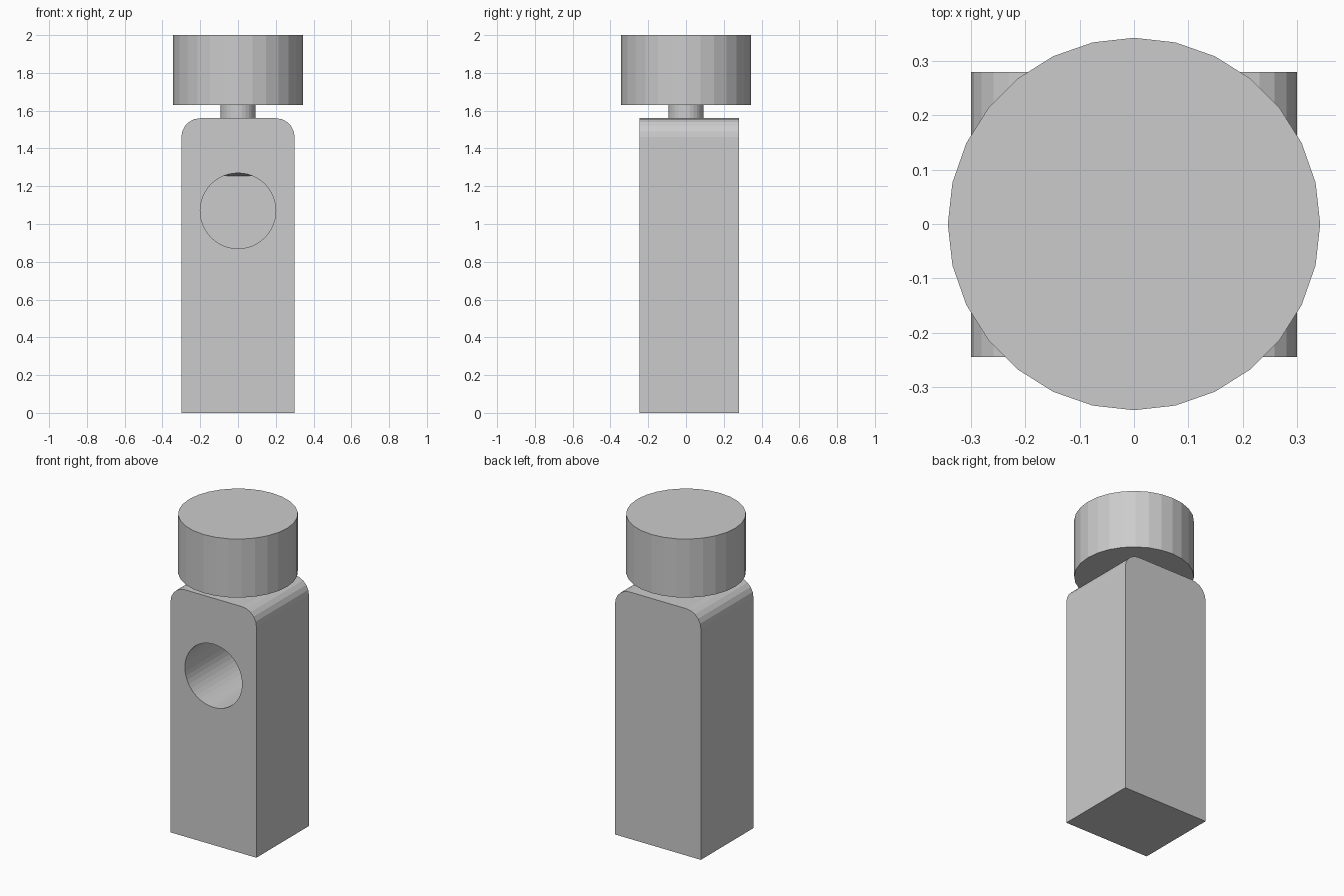
import bpy, bmesh
from math import sin, cos, pi

cube = bpy.data.objects.get("Cube")
if cube:
    bpy.data.objects.remove(cube, do_unlink=True)

grey = bpy.data.materials.new("plain_grey")
grey.use_nodes = True
colour = (0.6, 0.6, 0.6, 1)
grey.diffuse_color = colour
grey.node_tree.nodes["Principled BSDF"].inputs["Base Color"].default_value = colour

FRONT, BACK = -0.245, 0.28


def finish(name, bm):
    bmesh.ops.recalc_face_normals(bm, faces=bm.faces)
    mesh = bpy.data.meshes.new(name)
    bm.to_mesh(mesh)
    bm.free()
    mesh.materials.append(grey)
    obj = bpy.data.objects.new(name, mesh)
    bpy.context.collection.objects.link(obj)
    return obj


def loft(name, ring_a, ring_b):
    """Solid between two matching rings of points."""
    bm = bmesh.new()
    a = [bm.verts.new(p) for p in ring_a]
    b = [bm.verts.new(p) for p in ring_b]
    bm.faces.new(a)
    bm.faces.new(b)
    for i in range(len(a)):
        j = (i + 1) % len(a)
        bm.faces.new((a[i], a[j], b[j], b[i]))
    return finish(name, bm)


def circle(radius, sides):
    return [(radius * sin(2 * pi * i / sides), radius * cos(2 * pi * i / sides))
            for i in range(sides)]


def upright_cylinder(name, radius, bottom, top, sides=28):
    ring = circle(radius, sides)
    return loft(name, [(x, y, bottom) for x, y in ring], [(x, y, top) for x, y in ring])


# Body: tall block with rounded upper side edges
half, height, r, steps = 0.3, 1.56, 0.1, 5
arc = [(half - r + r * cos(pi / 2 * i / steps), height - r + r * sin(pi / 2 * i / steps))
       for i in range(steps + 1)]
right_side = [(half, 0)] + arc
outline = right_side + [(-x, z) for x, z in reversed(right_side)]
body = loft("body", [(x, FRONT, z) for x, z in outline], [(x, BACK, z) for x, z in outline])

# Deep round hole in the front, its far end flattened at the top
hole_z, hole_end, flat_z = 1.07, 0.245, 1.255
ring = [(x, z + hole_z) for x, z in circle(0.2, 48)]
cutter = loft("hole_cutter",
              [(x, FRONT, z) for x, z in ring],
              [(x, hole_end, min(z, flat_z)) for x, z in ring])
for v in cutter.data.vertices:
    if v.co.y < 0:
        v.co.y -= 0.01
cutter.hide_render = True
cutter.hide_viewport = True
cut = body.modifiers.new("hole", "BOOLEAN")
cut.operation = "DIFFERENCE"
cut.solver = "EXACT"
cut.object = cutter

# Neck and round cap
upright_cylinder("neck", 0.093, height - 0.01, 1.64)
upright_cylinder("cap", 0.343, 1.63, 2.0)
